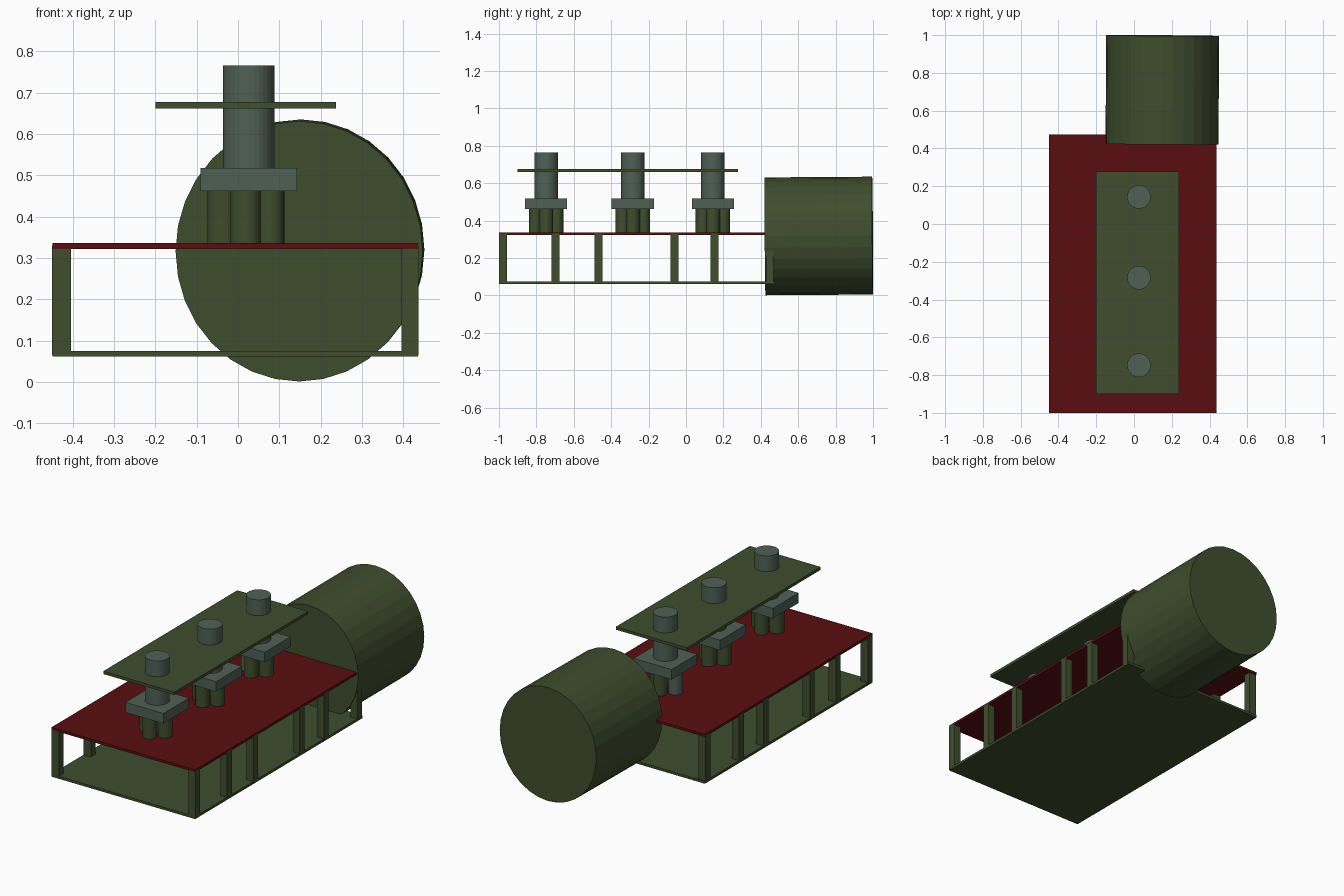
import bpy, math

if "Cube" in bpy.data.objects:
    bpy.data.objects.remove(bpy.data.objects["Cube"])

def material(name, rgb):
    m = bpy.data.materials.new(name)
    m.diffuse_color = (*rgb, 1)
    m.use_nodes = True
    m.node_tree.nodes["Principled BSDF"].inputs["Base Color"].default_value = m.diffuse_color
    return m

GREEN = material("olive green", (0.050, 0.074, 0.027))
GREY = material("steel grey", (0.080, 0.118, 0.094))
RED = material("dark red", (0.102, 0.004, 0.005))

def finish(name, mat):
    ob = bpy.context.object
    ob.name = name
    ob.data.materials.append(mat)
    return ob

def box(name, x, y, z, mat):
    """Box from (min, max) ranges."""
    bpy.ops.mesh.primitive_cube_add(size=1, location=[sum(r) / 2 for r in (x, y, z)])
    ob = finish(name, mat)
    ob.scale = [r[1] - r[0] for r in (x, y, z)]
    return ob

def rod(name, x, y, z, r, mat):
    """Upright cylinder spanning the z range."""
    bpy.ops.mesh.primitive_cylinder_add(vertices=32, radius=r, depth=z[1] - z[0],
                                        location=(x, y, sum(z) / 2))
    return finish(name, mat)

# Platform: lower tray and red deck
box("base_plate", (-0.449, 0.436), (-1.0, 0.475), (0.061, 0.075), GREEN)
box("red_deck", (-0.449, 0.436), (-1.0, 0.475), (0.322, 0.336), RED)

# Posts along both long sides
for i, y in enumerate((-0.979, -0.698, -0.468, -0.061, 0.153, 0.448)):
    for side, x in (("left", (-0.45, -0.404)), ("right", (0.395, 0.437))):
        box(f"{side}_post_{i}", x, (y - 0.021, y + 0.021), (0.065, 0.33), GREEN)

# Large drum at the back, very slightly tilted
bpy.ops.mesh.primitive_cylinder_add(
    vertices=32, radius=1, depth=1, location=(0.15, 0.71, 0.318),
    rotation=(math.radians(90.4), 0, math.radians(-0.4)))
drum = finish("rear_drum", GREEN)
drum.scale = (0.299, 0.315, 0.575)

# Three columns: four feet, a block and a piston each
CX = 0.026
for i, y in enumerate((-0.748, -0.284, 0.144)):
    for j, (dx, dy) in enumerate(((1, 0), (0, 1), (-1, 0), (0, -1))):
        mat = GREY if (i, j) == (2, 2) else GREEN
        rod(f"column_{i}_foot_{j}", CX - 0.007 + 0.056 * dx, y + 0.055 * dy,
            (0.33, 0.465), 0.037, mat)
    box(f"column_{i}_block", (-0.091, 0.143), (y - 0.113, y + 0.113), (0.462, 0.518), GREY)
    rod(f"column_{i}_piston", CX, y, (0.51, 0.765), 0.0625, GREY)

# Upper plate threaded by the pistons
box("upper_plate", (-0.2, 0.237), (-0.9, 0.279), (0.661, 0.677), GREEN)
